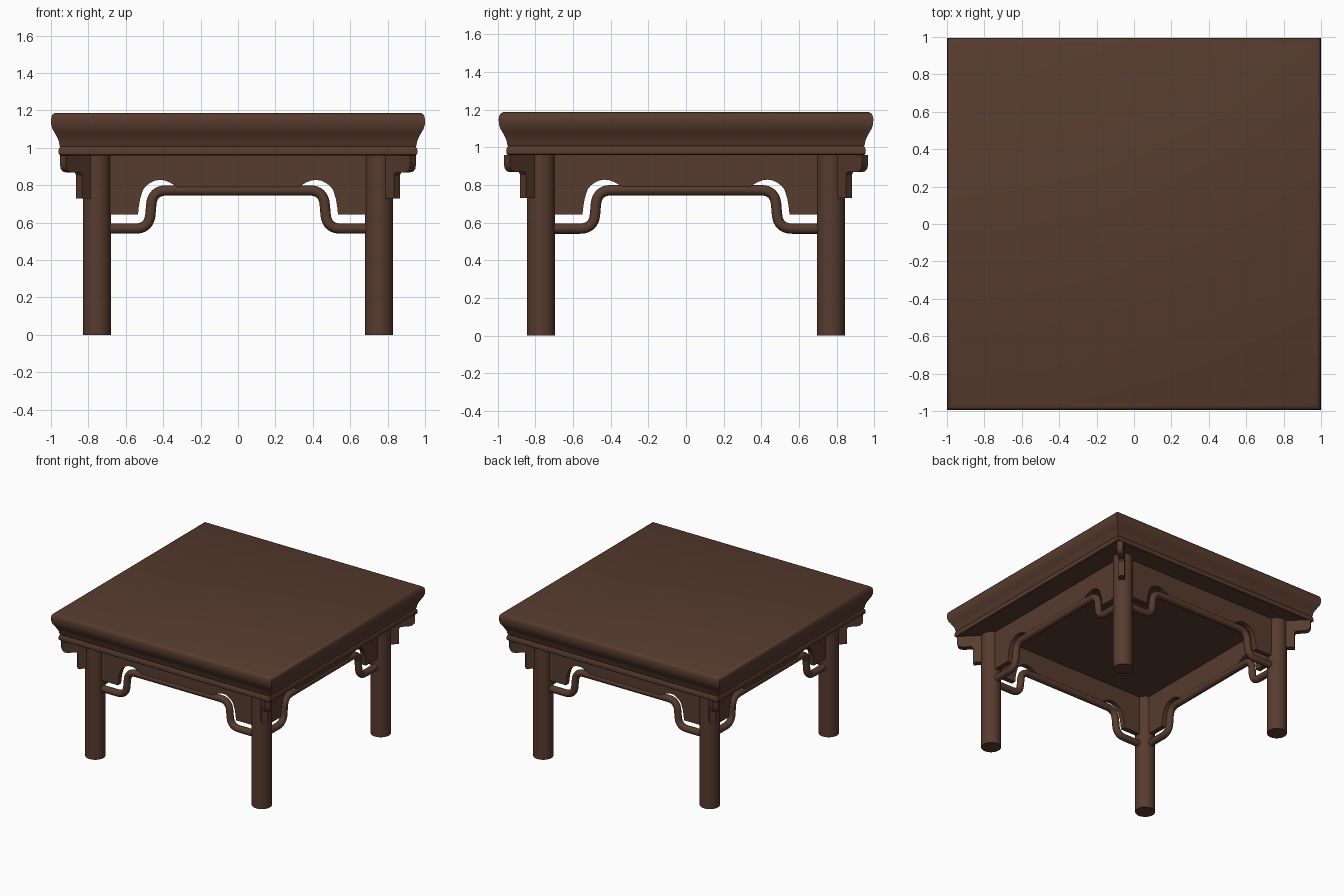
import bpy, bmesh, math
from mathutils import Vector, Matrix

if "Cube" in bpy.data.objects:
    bpy.data.objects.remove(bpy.data.objects["Cube"], do_unlink=True)

LEG_X, LEG_Y, UNDER = 0.755, 0.77, 0.96

wood = bpy.data.materials.new("dark brown wood")
wood.use_nodes = True
wood.diffuse_color = (0.095, 0.044, 0.027, 1)
wood.node_tree.nodes["Principled BSDF"].inputs["Base Color"].default_value = wood.diffuse_color


def finish(name, bm, matrix=Matrix(), angle=35):
    bmesh.ops.recalc_face_normals(bm, faces=bm.faces)
    me = bpy.data.meshes.new(name)
    bm.to_mesh(me)
    bm.free()
    ob = bpy.data.objects.new(name, me)
    bpy.context.collection.objects.link(ob)
    me.materials.append(wood)
    ob.matrix_world = matrix
    bpy.ops.object.select_all(action='DESELECT')
    ob.select_set(True)
    bpy.context.view_layer.objects.active = ob
    bpy.ops.object.shade_smooth_by_angle(angle=math.radians(angle))
    return ob


def plate(name, outline, thickness, matrix):
    """Extrude an outline in the local xz plane, centred on y = 0."""
    bm = bmesh.new()
    face = bm.faces.new([bm.verts.new((x, -thickness / 2, z)) for x, z in outline])
    ext = bmesh.ops.extrude_face_region(bm, geom=[face])
    bmesh.ops.translate(bm, vec=(0, thickness, 0),
                        verts=[v for v in ext["geom"] if isinstance(v, bmesh.types.BMVert)])
    return finish(name, bm, matrix)


def fillet(points, radius, steps=8):
    """Round the inner corners of a polyline."""
    out = [points[0]]
    for a, b, c in zip(points, points[1:], points[2:]):
        p, q = b + (a - b).normalized() * radius, b + (c - b).normalized() * radius
        for i in range(steps + 1):
            t = i / steps
            out.append(p * (1 - t) ** 2 + b * 2 * t * (1 - t) + q * t * t)
    return out + [points[-1]]


def tube(name, path, radius, matrix, sides=16):
    """Sweep a circle along a path lying in the local xz plane."""
    bm = bmesh.new()
    rings = []
    for i, p in enumerate(path):
        d = (path[min(i + 1, len(path) - 1)] - path[max(i - 1, 0)]).normalized()
        n = Vector((-d.z, 0, d.x))
        rings.append([bm.verts.new(p + radius * (n * math.cos(a) + Vector((0, math.sin(a), 0))))
                      for a in (math.tau * k / sides for k in range(sides))])
    for r, s in zip(rings, rings[1:]):
        for k in range(sides):
            j = (k + 1) % sides
            bm.faces.new((r[k], r[j], s[j], s[k]))
    bm.faces.new(rings[0])
    bm.faces.new(rings[-1])
    return finish(name, bm, matrix, 50)


# Moulded table top: square loops following the edge profile
profile = [(0.952, UNDER), (0.958, 0.965), (0.96, 0.985), (0.955, 1.0), (0.95, 1.006),
           (0.954, 1.012), (0.958, 1.035), (0.966, 1.055), (0.98, 1.08), (0.992, 1.1),
           (0.999, 1.125), (1.0, 1.15), (0.996, 1.17), (0.988, 1.181), (0.975, 1.187)]
bm = bmesh.new()
loops = [[bm.verts.new((sx * r, sy * (r - 0.005), z))
          for sx, sy in ((1, 1), (-1, 1), (-1, -1), (1, -1))] for r, z in profile]
for a, b in zip(loops, loops[1:]):
    for k in range(4):
        j = (k + 1) % 4
        bm.faces.new((a[k], a[j], b[j], b[k]))
bm.faces.new(loops[0])
bm.faces.new(loops[-1])
finish("table_top", bm)

# Legs with a diagonal corner bracket on each
bracket = [(0.06, UNDER), (0.256, UNDER), (0.256, 0.91), (0.25, 0.887), (0.235, 0.873),
           (0.21, 0.868), (0.145, 0.868), (0.135, 0.855), (0.134, 0.73), (0.06, 0.73)]
for sy, depth in ((-1, "front"), (1, "back")):
    for sx, side in ((1, "left"), (-1, "right")):
        centre = Vector((sx * LEG_X, sy * LEG_Y, 0))
        bm = bmesh.new()
        bmesh.ops.create_cone(bm, cap_ends=True, segments=32, radius1=0.075, radius2=0.075,
                              depth=UNDER, matrix=Matrix.Translation((0, 0, UNDER / 2)))
        finish(f"{depth}_{side}_leg", bm, Matrix.Translation(centre))
        turn = Matrix.Rotation(math.atan2(sy, sx), 4, 'Z')
        plate(f"{depth}_{side}_bracket", bracket, 0.045, Matrix.Translation(centre) @ turn)

# Aprons and humped stretchers; arch is measured inwards from the leg centre
arch = [(0, 0.642), (0.22, 0.642), (0.224, 0.68), (0.231, 0.725), (0.247, 0.775),
        (0.264, 0.797), (0.285, 0.812), (0.31, 0.824), (0.335, 0.828), (0.36, 0.826),
        (0.39, 0.815), (0.42, 0.797), (0.44, 0.785)]
rail = [(0, 0.568), (0.28, 0.568), (0.298, 0.772)]
for i, side in enumerate(("front", "left", "back", "right")):
    half, out = (LEG_X, LEG_Y) if i % 2 == 0 else (LEG_Y, LEG_X)
    place = Matrix.Rotation(i * math.pi / 2, 4, 'Z') @ Matrix.Translation((0, -out, 0))
    lower = [(d - half, z) for d, z in arch]
    lower += [(-x, z) for x, z in reversed(lower)]
    plate(f"{side}_apron", lower + [(half, UNDER), (-half, UNDER)], 0.04, place)
    path = [Vector((d - half, 0, z)) for d, z in rail]
    path += [Vector((-p.x, 0, p.z)) for p in reversed(path)]
    tube(f"{side}_stretcher", fillet(path, 0.075), 0.0275, place)
